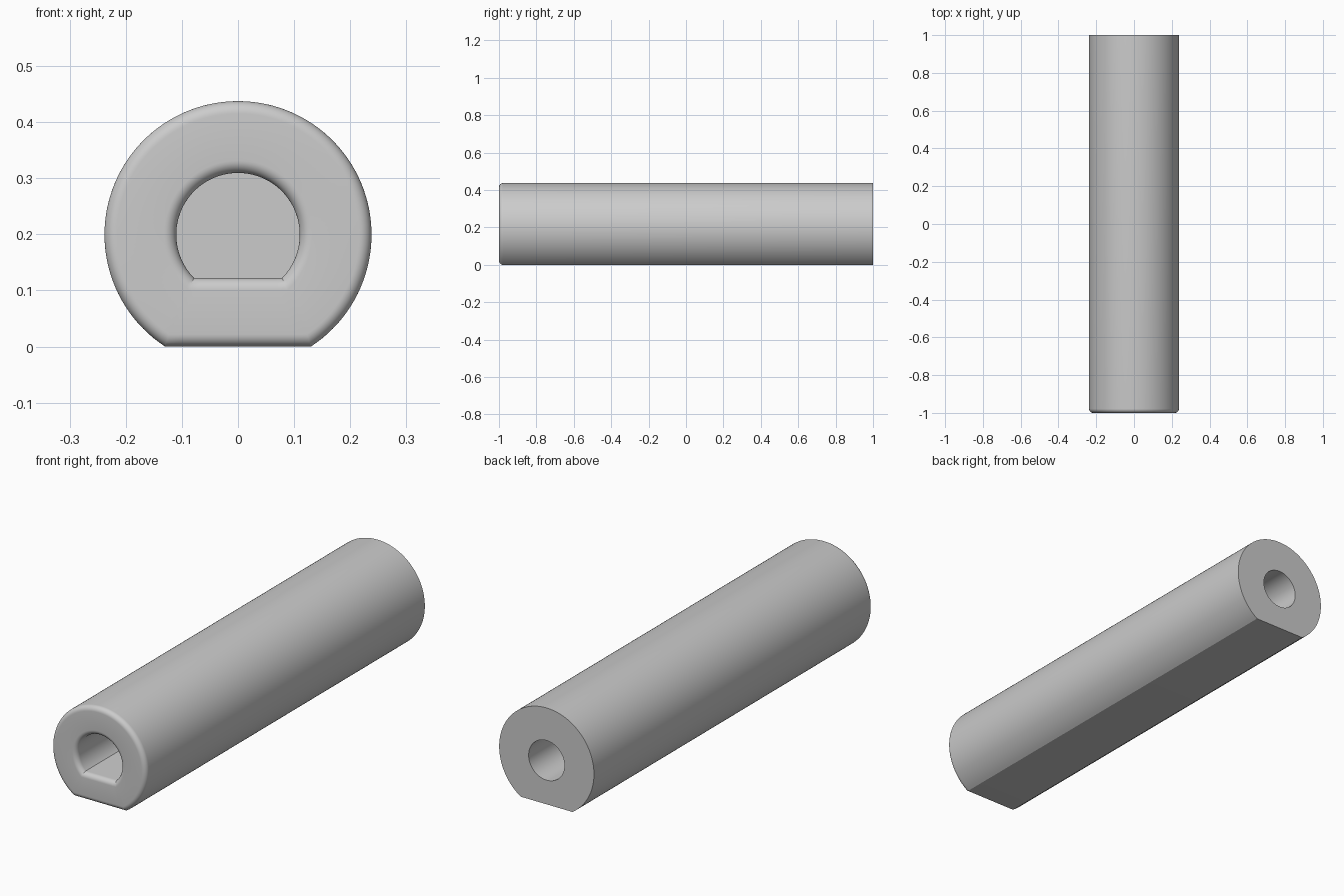
import bpy, bmesh, math

if "Cube" in bpy.data.objects:
    bpy.data.objects.remove(bpy.data.objects["Cube"])

R, FLAT = 0.238, 0.1995        # body radius, axis height above the flat
HOLE_R, HOLE_FLAT = 0.11, 0.077  # D-shaped socket
BORE_R = 0.09                  # round rear bore
FILLET, STEPS = 0.022, 8
ARC, FLAT_SEGS = 96, 12
SOCKET_DEPTH, BORE_DEPTH = 0.75, 0.75


def d_ring(bm, y, r, h=None):
    """Closed ring: arc plus flat at distance h below the axis, or a full circle."""
    a = math.asin((h if h else FLAT / R * r) / r)
    pts = []
    for i in range(ARC + 1):
        t = -a + (math.pi + 2 * a) * i / ARC
        pts.append((r * math.cos(t), r * math.sin(t)))
    for i in range(1, FLAT_SEGS):
        f = i / FLAT_SEGS
        if h:
            pts.append((r * math.cos(a) * (2 * f - 1), -h))
        else:
            t = math.pi + a + (math.pi - 2 * a) * f
            pts.append((r * math.cos(t), r * math.sin(t)))
    return [bm.verts.new((x, y, z + FLAT)) for x, z in pts]


bm = bmesh.new()
rings = []
# rear bore, from its floor out to the rear face
rings.append(d_ring(bm, 1 - BORE_DEPTH, BORE_R))
rings.append(d_ring(bm, 1, BORE_R))
# outer body with rounded front rim
rings.append(d_ring(bm, 1, R, FLAT))
for i in range(STEPS + 1):
    t = math.pi / 2 * i / STEPS
    d = FILLET * (1 - math.cos(t))
    rings.append(d_ring(bm, -1 + FILLET * (1 - math.sin(t)), R - d, FLAT - d))
# rounded socket mouth, then down to the socket floor
for i in range(STEPS + 1):
    t = math.pi / 2 * i / STEPS
    d = FILLET * (1 - math.sin(t))
    rings.append(d_ring(bm, -1 + FILLET * (1 - math.cos(t)), HOLE_R + d, HOLE_FLAT + d))
rings.append(d_ring(bm, -1 + SOCKET_DEPTH, HOLE_R, HOLE_FLAT))

n = len(rings[0])
for a, b in zip(rings, rings[1:]):
    for i in range(n):
        j = (i + 1) % n
        bm.faces.new((a[i], a[j], b[j], b[i]))
bm.faces.new(rings[0])
bm.faces.new(rings[-1])
bmesh.ops.recalc_face_normals(bm, faces=bm.faces)

mesh = bpy.data.meshes.new("shaft_sleeve")
bm.to_mesh(mesh)
bm.free()
sleeve = bpy.data.objects.new("shaft_sleeve", mesh)
bpy.context.collection.objects.link(sleeve)

grey = bpy.data.materials.new("light grey")
grey.diffuse_color = (0.6, 0.6, 0.6, 1)
grey.use_nodes = True
grey.node_tree.nodes["Principled BSDF"].inputs["Base Color"].default_value = grey.diffuse_color
mesh.materials.append(grey)

bpy.context.view_layer.objects.active = sleeve
sleeve.select_set(True)
bpy.ops.object.shade_smooth_by_angle(angle=math.radians(25))
